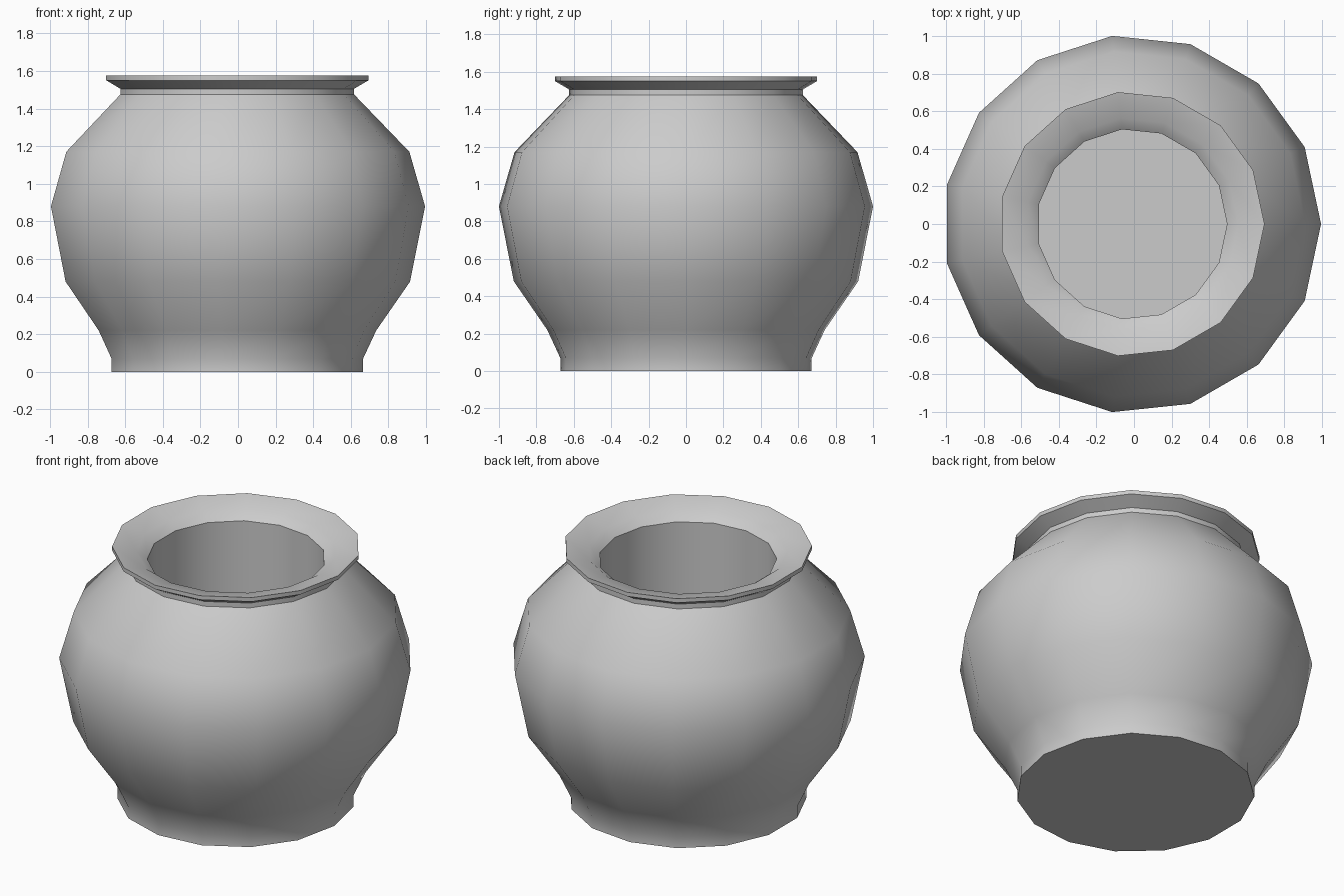
import bpy, bmesh, math

if "Cube" in bpy.data.objects:
    bpy.data.objects.remove(bpy.data.objects["Cube"])

SIDES = 15
CENTER_X = -0.011  # odd side count: shift so the bounds are centred

# Profile (radius, height): base, belly, neck, flared rim, then inner wall
PROFILE = [
    (0.676, 0.0), (0.676, 0.07), (0.746, 0.22), (0.926, 0.48),
    (1.0055, 0.88), (0.922, 1.17), (0.628, 1.475), (0.628, 1.505),
    (0.705, 1.55), (0.705, 1.575), (0.565, 1.54), (0.506, 1.495),
    (0.506, 0.10),
]


def ring(bm, radius, z):
    return [bm.verts.new((CENTER_X + radius * math.cos(math.tau * i / SIDES),
                          radius * math.sin(math.tau * i / SIDES), z))
            for i in range(SIDES)]


# Pot: stacked rings joined by quads
bm = bmesh.new()
rings = [ring(bm, r, z) for r, z in PROFILE]
for a, b in zip(rings, rings[1:]):
    for i in range(SIDES):
        j = (i + 1) % SIDES
        bm.faces.new((a[i], a[j], b[j], b[i]))

# Underside and inner floor
bm.faces.new(rings[0][::-1])
bm.faces.new(rings[-1])
bmesh.ops.recalc_face_normals(bm, faces=bm.faces[:])

mesh = bpy.data.meshes.new("pot")
bm.to_mesh(mesh)
bm.free()
pot = bpy.data.objects.new("pot", mesh)
bpy.context.collection.objects.link(pot)

# Smooth body with crisp rim and base edges
bpy.context.view_layer.objects.active = pot
pot.select_set(True)
bpy.ops.object.shade_smooth_by_angle(angle=math.radians(40))
